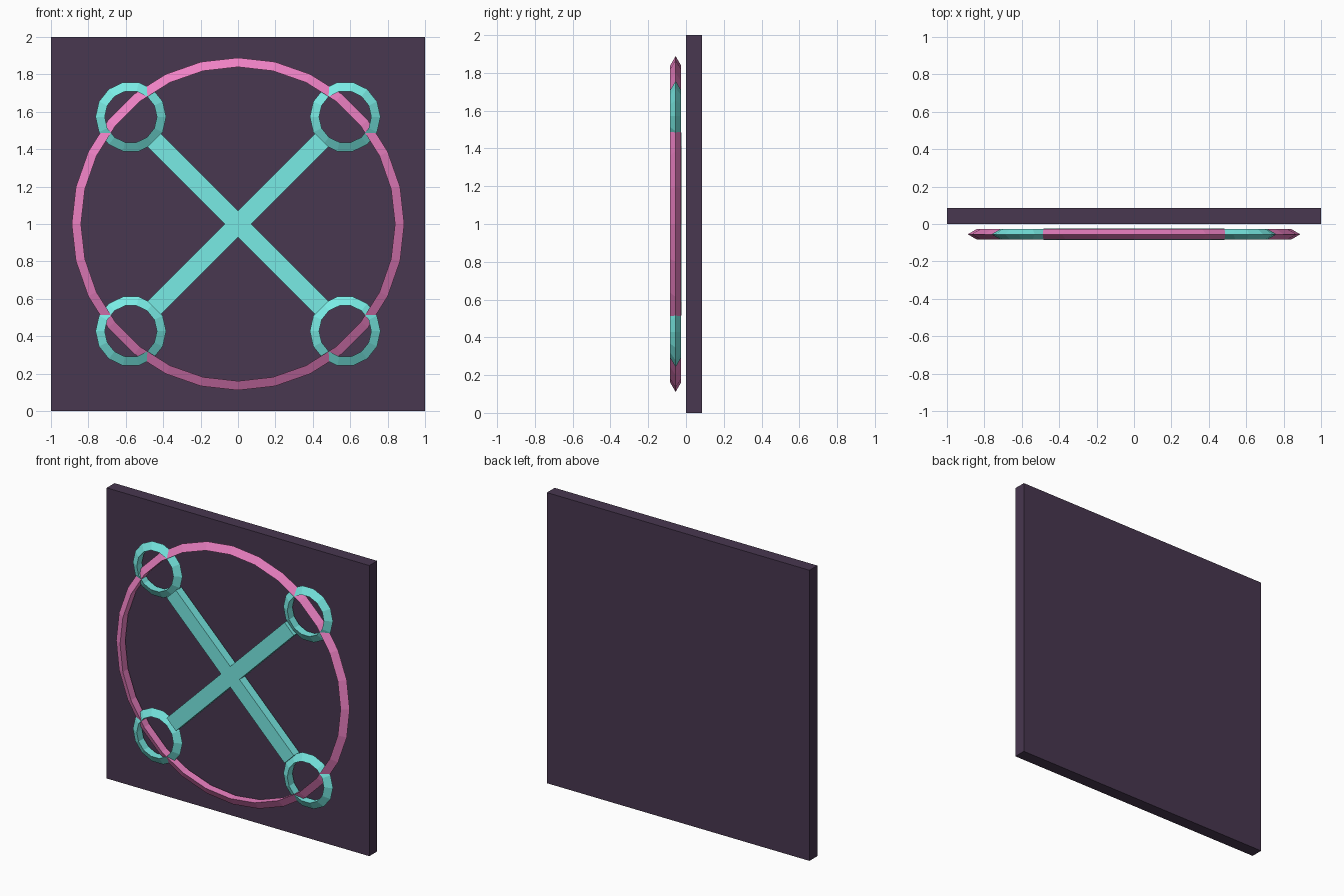
import bpy
import math

if "Cube" in bpy.data.objects:
    bpy.data.objects.remove(bpy.data.objects["Cube"])


def material(name, color):
    m = bpy.data.materials.new(name)
    m.diffuse_color = (*color, 1)
    m.use_nodes = True
    m.node_tree.nodes["Principled BSDF"].inputs["Base Color"].default_value = m.diffuse_color
    return m


DARK = material("dark_purple", (0.065, 0.038, 0.08))
PINK = material("pink", (0.85, 0.22, 0.55))
TEAL = material("teal", (0.19, 0.83, 0.78))
LAYER_Y = -0.055


def finish(name, mat):
    ob = bpy.context.object
    ob.name = name
    ob.data.materials.append(mat)
    return ob


def box(name, size, loc, mat, turn=0):
    bpy.ops.mesh.primitive_cube_add(size=1, location=loc, rotation=(0, turn, 0))
    bpy.context.object.scale = size
    return finish(name, mat)


# Three-sided section: sharp edge outward, flat wall inward
def ring(name, radius, segments, x, z, mat):
    bpy.ops.mesh.primitive_torus_add(
        major_radius=radius, minor_radius=0.033,
        major_segments=segments, minor_segments=3,
        location=(x, LAYER_Y, z), rotation=(math.pi / 2, 0, 0))
    return finish(name, mat)


# Backing panel
box("panel", (2, 0.085, 2), (0, 0.0425, 1), DARK)

# Large ring
ring("large_ring", 0.856, 28, 0, 1, PINK)

# Diagonal bars
for side, turn in (("a", math.pi / 4), ("b", -math.pi / 4)):
    box("diagonal_bar_" + side, (1.27, 0.06, 0.1), (0, LAYER_Y, 1), TEAL, turn)

# Small rings at the bar ends
for sx, h in ((-1, "left"), (1, "right")):
    for sz, v in ((-1, "lower"), (1, "upper")):
        ring(f"small_ring_{v}_{h}", 0.156, 14, sx * 0.573, 1 + sz * 0.573, TEAL)
